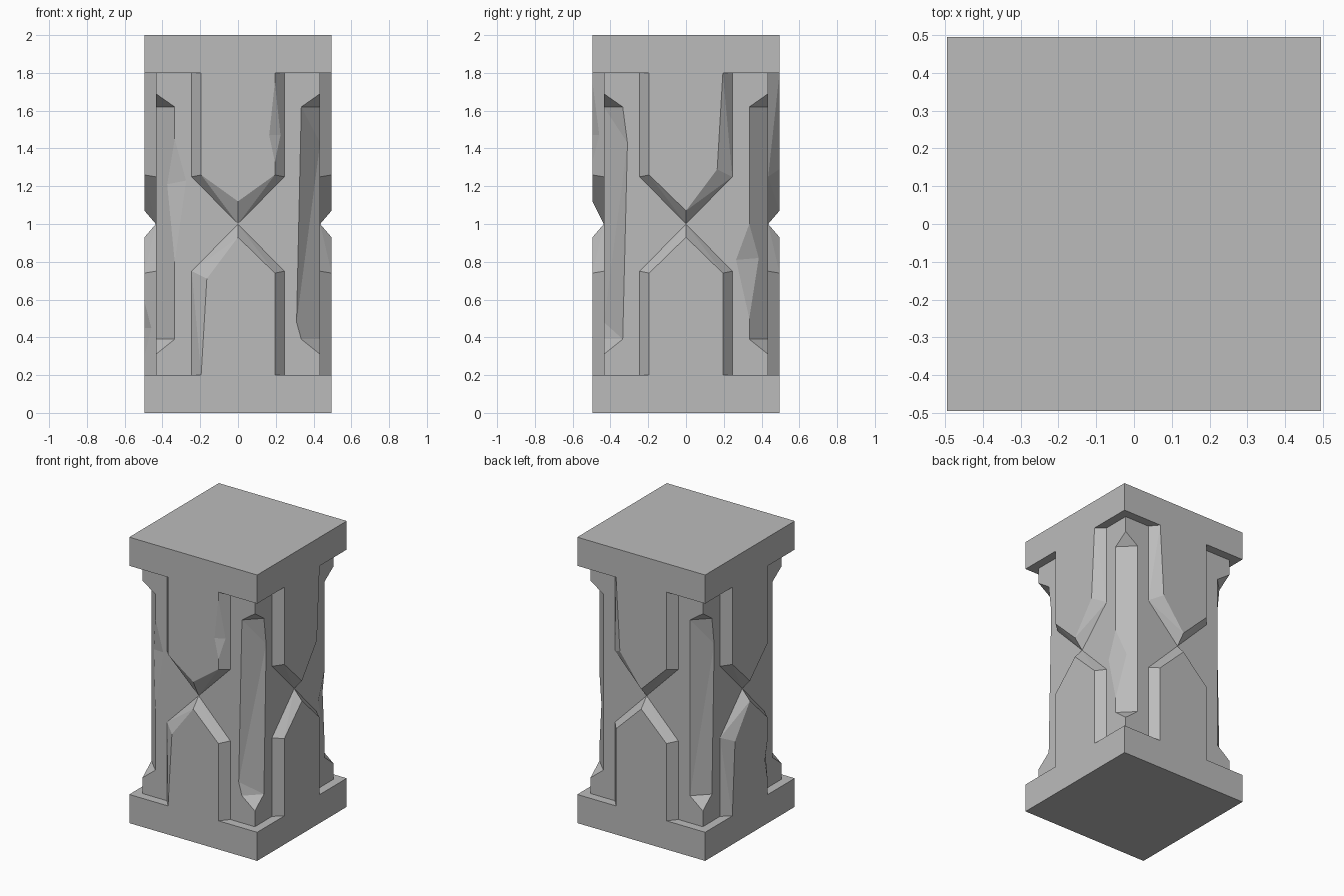
import bpy
import bmesh
from math import pi
from mathutils import Matrix, Vector

if "Cube" in bpy.data.objects:
    bpy.data.objects.remove(bpy.data.objects["Cube"], do_unlink=True)

stone = bpy.data.materials.new("grey_stone")
stone.use_nodes = True
GREY = (0.5, 0.5, 0.5, 1)
stone.diffuse_color = GREY
stone.node_tree.nodes["Principled BSDF"].inputs["Base Color"].default_value = GREY

OUTER, CORE = 0.495, 0.435      # half widths of slabs / shaft core
SLAB, TOP = 0.2, 2.0            # slab thickness and total height
CUT = 0.335                     # where the corner chamfer starts


def hull(name, points, side=0):
    """Convex solid round the points, turned to one of four sides."""
    bm = bmesh.new()
    turn = Matrix.Rotation(side * pi / 2, 3, "Z")
    for p in points:
        bm.verts.new(turn @ Vector(p))
    bmesh.ops.convex_hull(bm, input=bm.verts[:])
    bmesh.ops.dissolve_limit(bm, angle_limit=0.002, verts=bm.verts[:], edges=bm.edges[:])
    bmesh.ops.recalc_face_normals(bm, faces=bm.faces[:])
    mesh = bpy.data.meshes.new(name)
    bm.to_mesh(mesh)
    bm.free()
    mesh.materials.append(stone)
    obj = bpy.data.objects.new(name, mesh)
    bpy.context.collection.objects.link(obj)
    return obj


def block(name, half, low, high):
    return hull(name, [(x, y, z) for x in (-half, half) for y in (-half, half)
                       for z in (low, high)])


def carve(obj, points, side):
    """Cut the hull of the points out of the object."""
    cutter = hull("cutter", points, side)
    cutter.hide_render = True
    mod = obj.modifiers.new("carve", "BOOLEAN")
    mod.operation, mod.solver, mod.object = "DIFFERENCE", "EXACT", cutter
    bpy.context.view_layer.objects.active = obj
    bpy.ops.object.modifier_apply(modifier=mod.name)
    bpy.data.objects.remove(cutter, do_unlink=True)


def panel(name, side, upper, left=(0.195, 0.26), right=(0.195, 0.26), tip=0.07):
    """Raised bevelled panel; corners are (half width, distance from mid height)."""
    sign = 1 if upper else -1
    end = TOP / 2 - SLAB
    base = [(-0.245, end), (-0.245, 0.25), (0, 0), (0.245, 0.25), (0.245, end)]
    face = [(-0.195, end), (-left[0], left[1]), (0, tip), right, (0.195, end)]
    pts = [(x, -CORE, 1 + sign * h) for x, h in base]
    pts += [(x, -OUTER, 1 + sign * h) for x, h in face]
    return hull(name, pts, side)


def chip_panel(obj, side, low, mid, high):
    """Knock a flake off the right-hand edge of a panel."""
    carve(obj, [(0.195, -OUTER, high), (0.195, -OUTER, low), (0.165, -OUTER, mid),
                (0.225, -0.459, mid), (0.3, -0.6, mid)], side)


# End slabs and shaft core
block("base_slab", OUTER, 0, SLAB)
block("top_slab", OUTER, TOP - SLAB, TOP)
core = block("shaft_core", CORE, SLAB, TOP - SLAB)

# Corner chamfers, with worn edges on two of them
worn_a = (0.31, -CORE, 0.48)
worn_b = (CORE, -0.31, 1.43)
wear = [[worn_a, worn_b], [], [worn_b], []]
for side in range(4):
    pts = [(0.6, -0.6, 1)] + wear[side]
    for z, tip in ((1.62, 1.69), (0.39, 0.31)):
        pts += [(CUT, -CORE, z), (CORE, -CUT, z), (CORE, -CORE, tip)]
    carve(core, pts, side)

# Flakes knocked off two chamfer edges
carve(core, [(CUT, -CORE, 1.0), (CUT, -CORE, 0.5), (0.265, -CORE, 0.81),
             (0.385, -0.385, 0.82), (0.36, -0.55, 0.8)], 1)
carve(core, [(CORE, -CUT, 1.45), (CORE, -CUT, 0.8), (CORE, -0.275, 1.23),
             (0.395, -0.375, 1.21), (0.55, -0.36, 1.2)], 3)

# Raised panels on the four sides, some with worn corners
worn = (0.165, 0.29)
upper_wear = [{"tip": 0.12}, {"right": worn}, {"left": worn}, {}]
lower_wear = [{"left": worn}, {}, {}, {"left": worn}]
for side, label in enumerate(("front", "left", "back", "right")):
    up = panel(label + "_upper_panel", side, True, **upper_wear[side])
    low = panel(label + "_lower_panel", side, False, **lower_wear[side])
    if label == "front":
        chip_panel(up, side, 1.33, 1.47, 1.75)
    if label == "right":
        chip_panel(low, side, 0.3, 0.45, 0.59)
